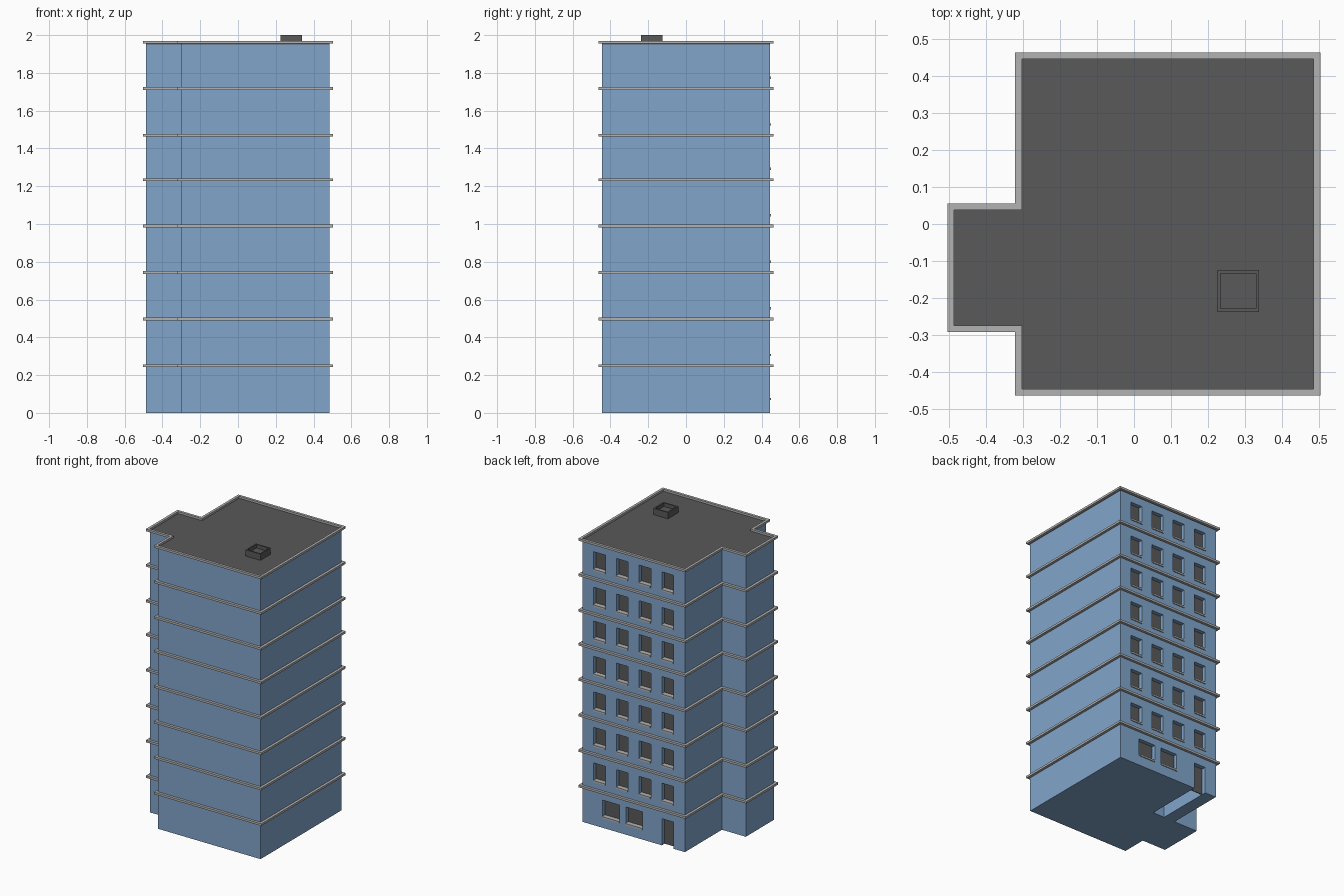
import bpy, bmesh

if "Cube" in bpy.data.objects:
    bpy.data.objects.remove(bpy.data.objects["Cube"])

def material(name, r, g, b):
    m = bpy.data.materials.new(name)
    m.diffuse_color = (r, g, b, 1)
    m.use_nodes = True
    m.node_tree.nodes["Principled BSDF"].inputs["Base Color"].default_value = m.diffuse_color
    return m

BLUE = material("wall_blue", 0.22, 0.38, 0.6)
STONE = material("stone_grey", 0.45, 0.45, 0.45)
DARK = material("dark_grey", 0.1, 0.1, 0.1)

def finish(name, bm, mat):
    bmesh.ops.recalc_face_normals(bm, faces=bm.faces)
    me = bpy.data.meshes.new(name)
    bm.to_mesh(me)
    bm.free()
    ob = bpy.data.objects.new(name, me)
    bpy.context.collection.objects.link(ob)
    if mat:
        me.materials.append(mat)
    return ob

def add_box(bm, x0, x1, y0, y1, z0, z1):
    vs = bmesh.ops.create_cube(bm, size=1)["verts"]
    for v in vs:
        v.co = ((x0 + x1) / 2 + v.co.x * (x1 - x0),
                (y0 + y1) / 2 + v.co.y * (y1 - y0),
                (z0 + z1) / 2 + v.co.z * (z1 - z0))

def boxes(name, items, mat):
    bm = bmesh.new()
    for b in items:
        add_box(bm, *b)
    return finish(name, bm, mat)

# Building outline with a side wing, grown outward by d
def outline(d):
    x0, x1, xn, y = -0.486 - d, 0.485 + d, -0.303 - d, 0.445 + d
    w0, w1 = -0.274 - d, 0.038 + d
    return [(xn, -y), (x1, -y), (x1, y), (xn, y),
            (xn, w1), (x0, w1), (x0, w0), (xn, w0)]

def prism(name, z0, z1, mat):
    bm = bmesh.new()
    lo = [bm.verts.new((x, y, z0)) for x, y in outline(0)]
    hi = [bm.verts.new((x, y, z1)) for x, y in outline(0)]
    bm.faces.new(lo)
    bm.faces.new(hi)
    for i in range(8):
        j = (i + 1) % 8
        bm.faces.new((lo[i], lo[j], hi[j], hi[i]))
    return finish(name, bm, mat)

def ring(name, z0, z1, d, mat):
    bm = bmesh.new()
    loops = [[bm.verts.new((x, y, z)) for x, y in outline(o)]
             for o, z in ((d, z0), (d, z1), (0, z1), (0, z0))]
    for k in range(4):
        a, b = loops[k], loops[(k + 1) % 4]
        for i in range(8):
            j = (i + 1) % 8
            bm.faces.new((a[i], a[j], b[j], b[i]))
    return finish(name, bm, mat)

# Window layout on the back wall: (x0, x1, z0, z1)
BACK, DEPTH = 0.445, 0.03
ledges = [0.25, 0.497, 0.743, 0.99, 1.235, 1.47, 1.717, 1.963]
windows = [(x - 0.045, x + 0.045, z + 0.055, z + 0.182)
           for z in ledges[:-1] for x in (0.353, 0.178, 0.004, -0.171)]
windows += [(0.2, 0.33, 0.072, 0.192), (0.021, 0.151, 0.072, 0.192)]
door = (-0.216, -0.126, 0.0, 0.185)

# Walls with window recesses and a passage behind the door, open below
walls = prism("walls", 0, 1.95, BLUE)
cuts = [(a, b, BACK - DEPTH, BACK + 0.1, c, d) for a, b, c, d in windows]
cuts.append((door[0], door[1], 0.04, BACK + 0.1, -0.1, door[3]))
cutter = boxes("opening_cutter", cuts, None)
cutter.hide_render = True
mod = walls.modifiers.new("openings", "BOOLEAN")
mod.operation = "DIFFERENCE"
mod.solver = "EXACT"
mod.object = cutter
bpy.context.view_layer.objects.active = walls
bpy.ops.object.modifier_apply(modifier=mod.name)
bpy.data.objects.remove(cutter)

# Glass, sills and door
boxes("window_panes", [(a, b, BACK - DEPTH - 0.002, BACK - DEPTH + 0.003, c, d)
                       for a, b, c, d in windows], DARK)
boxes("window_sills", [(a, b, BACK - DEPTH, BACK + 0.006, c - 0.004, c + 0.008)
                       for a, b, c, d in windows], STONE)
boxes("door", [(door[0], door[1], BACK - DEPTH - 0.005, BACK - DEPTH, 0, door[3])], DARK)

# Floor ledges, the top one forming the roof rim
for i, z in enumerate(ledges):
    ring(f"ledge_{i + 1}", z - 0.008, z + 0.007, 0.018, STONE)
prism("roof", 1.95, 1.956, DARK)

# Roof hatch: open box with a shallow pit
bm = bmesh.new()
add_box(bm, 0.225, 0.338, -0.237, -0.124, 1.956, 2.0)
bm.faces.ensure_lookup_table()
top = max(bm.faces, key=lambda f: f.calc_center_median().z)
bmesh.ops.inset_region(bm, faces=[top], thickness=0.013)
pit = bmesh.ops.extrude_face_region(bm, geom=[top])["geom"]
bmesh.ops.translate(bm, verts=[g for g in pit if isinstance(g, bmesh.types.BMVert)],
                    vec=(0, 0, -0.025))
if top.is_valid:
    bm.faces.remove(top)
finish("roof_hatch", bm, DARK)
